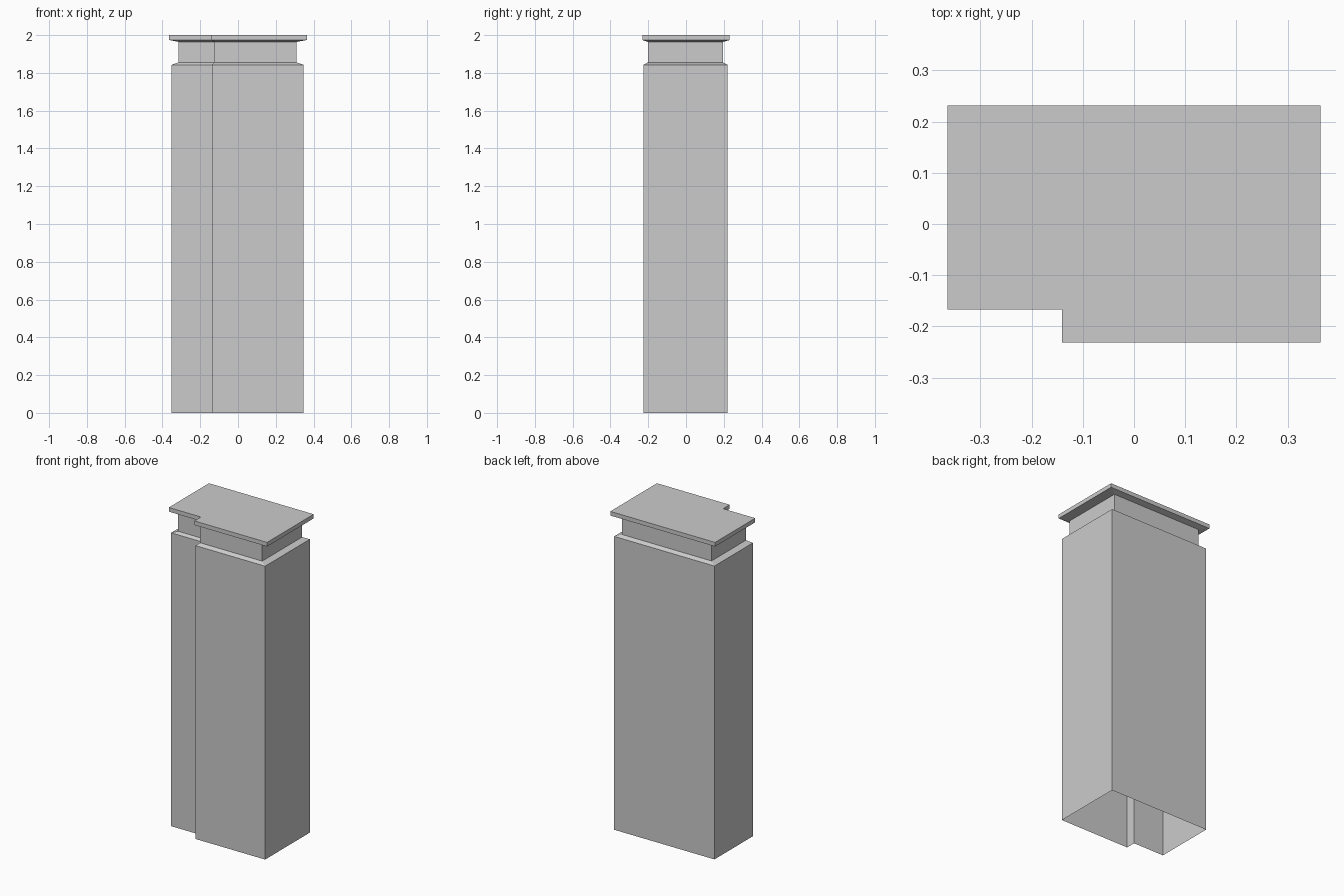
import bpy
import bmesh

if "Cube" in bpy.data.objects:
    bpy.data.objects.remove(bpy.data.objects["Cube"])

# Footprint of the cap: a rectangle with a notch at the front left
FOOTPRINT = [(-0.364, -0.167), (-0.141, -0.167), (-0.141, -0.2315),
             (0.364, -0.2315), (0.364, 0.2315), (-0.364, 0.2315)]


def lofted_part(name, levels, close_top=False):
    """Skin the scaled footprint through (z, scale, x shift, y shift) levels."""
    bm = bmesh.new()
    rings = [[bm.verts.new((x * s + dx, y * s + dy, z)) for x, y in FOOTPRINT]
             for z, s, dx, dy in levels]
    n = len(FOOTPRINT)
    for low, high in zip(rings, rings[1:]):
        for i in range(n):
            j = (i + 1) % n
            bm.faces.new((low[i], low[j], high[j], high[i]))
    if close_top:
        bm.faces.new(rings[-1])
    mesh = bpy.data.meshes.new(name)
    bm.to_mesh(mesh)
    bm.free()
    obj = bpy.data.objects.new(name, mesh)
    bpy.context.collection.objects.link(obj)
    return obj


BODY = (0.957, -0.0025, -0.003)
NECK = (0.856, -0.0025, -0.003)
CAP = (1.0, 0.0, 0.0)

# Tall shaft, open underneath, with a sloped shoulder
lofted_part("tower_body", [(0, *BODY), (1.843, *BODY), (1.856, *NECK)])
# Recessed band below the cap
lofted_part("recessed_neck", [(1.856, *NECK), (1.964, *NECK)])
# Overhanging roof slab with sloped underside
lofted_part("roof_cap", [(1.964, *NECK), (1.974, *CAP), (2.0, *CAP)], close_top=True)
